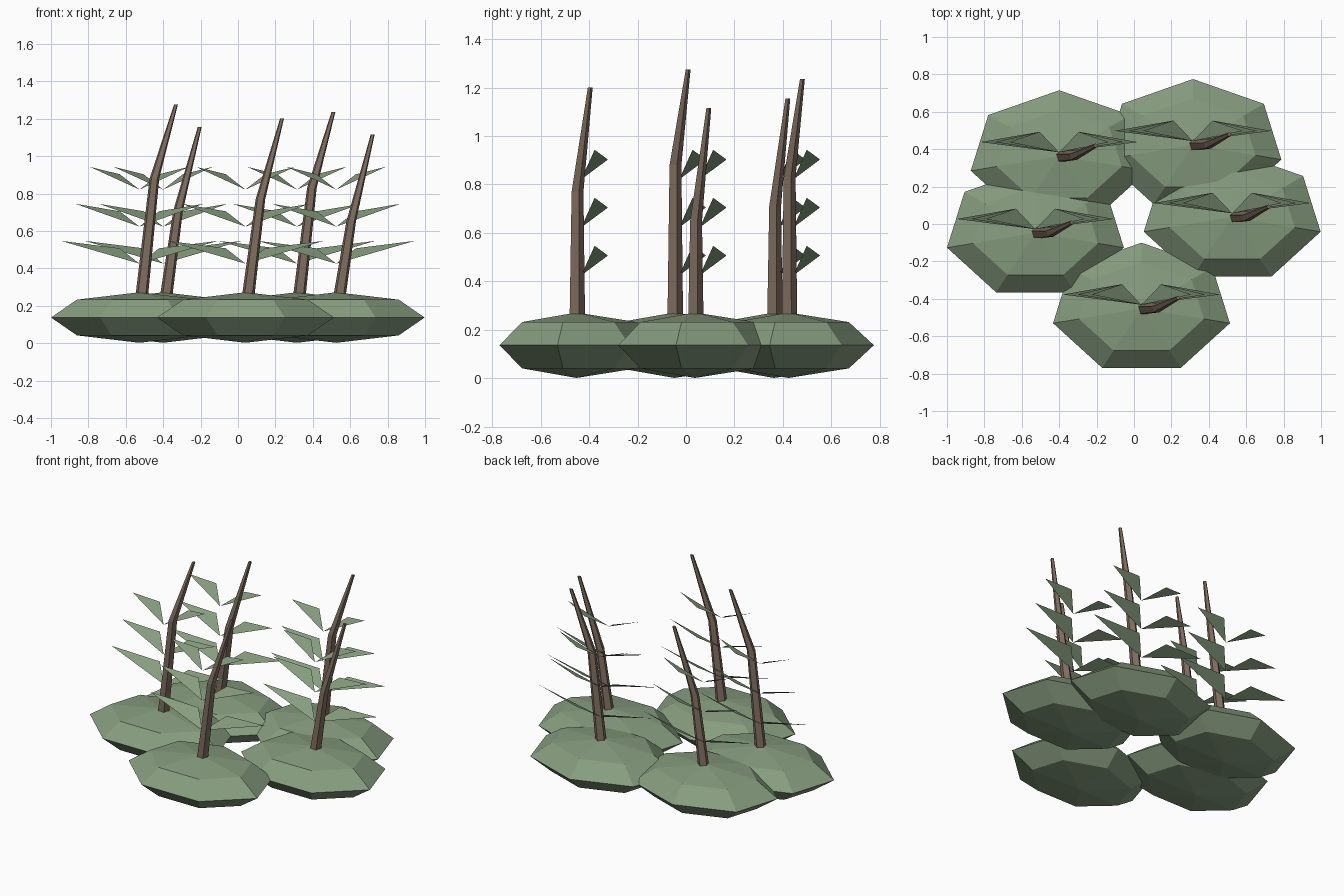
import bpy, bmesh, math

if "Cube" in bpy.data.objects:
    bpy.data.objects.remove(bpy.data.objects["Cube"])

def material(name, rgb):
    m = bpy.data.materials.new(name)
    m.diffuse_color = (*rgb, 1)
    m.use_nodes = True
    m.node_tree.nodes["Principled BSDF"].inputs["Base Color"].default_value = m.diffuse_color
    return m

GREEN = material("sage_green", (0.242, 0.337, 0.212))
BROWN = material("bark_brown", (0.215, 0.155, 0.115))

def finish(name, bm, mat):
    mesh = bpy.data.meshes.new(name)
    bm.to_mesh(mesh)
    bm.free()
    mesh.materials.append(mat)
    obj = bpy.data.objects.new(name, mesh)
    bpy.context.collection.objects.link(obj)
    return obj

def loft(name, rings, sides, mat):
    """Skin horizontal rings given as (x, y, z, radius_x, radius_y)."""
    bm = bmesh.new()
    loops = []
    for x, y, z, rx, ry in rings:
        angles = [math.pi / 2 + 2 * math.pi * k / sides for k in range(sides)]
        loops.append([bm.verts.new((x + rx * math.cos(a), y + ry * math.sin(a), z))
                      for a in angles])
    for lo, hi in zip(loops, loops[1:]):
        for k in range(sides):
            j = (k + 1) % sides
            bm.faces.new((lo[k], lo[j], hi[j], hi[k]))
    bm.faces.new(loops[0][::-1])
    bm.faces.new(loops[-1])
    # collapse poles where a ring has almost no radius
    bmesh.ops.remove_doubles(bm, verts=bm.verts, dist=0.0005)
    bmesh.ops.recalc_face_normals(bm, faces=bm.faces)
    return finish(name, bm, mat)

MID = 0.137  # height of the widest line of each mound

def mound(x, y):
    # squashed ball with seven sides
    rings = []
    for i in range(5):
        t = -math.pi / 2 + i * math.pi / 4
        r = max(math.cos(t), 0.0001)
        rings.append((x, y, MID + 0.135 * math.sin(t), 0.485 * r, 0.352 * r))
    loft("mound", rings, 7, GREEN)

def stem(x, y, bend, top):
    # leaning five-sided stem with one kink
    loft("stem", [(x, y, MID, 0.037, 0.037),
                  (x + 0.08, y + 0.002, bend, 0.027, 0.027),
                  (x + 0.195, y + 0.056, top, 0.011, 0.011)], 5, BROWN)

def leaves(x, y):
    # three tiers of mirrored triangular blades
    bm = bmesh.new()
    for tier in range(3):
        z = 0.425 + 0.198 * tier
        reach = 0.42 - 0.077 * tier
        for side in (-1, 1):
            tri = [bm.verts.new(p) for p in (
                (x, y + 0.02, z),
                (x + side * reach, y + 0.075, z + 0.122),
                (x + side * 0.105, y + 0.13, z + 0.082))]
            bm.faces.new(tri if side > 0 else tri[::-1])
    finish("leaves", bm, GREEN)

# centre x, centre y, kink height, tip height
PLANTS = [
    (0.04, -0.452, 0.77, 1.20),
    (0.525, 0.037, 0.65, 1.115),
    (-0.527, -0.048, 0.88, 1.275),
    (-0.40, 0.363, 0.71, 1.155),
    (0.315, 0.423, 0.83, 1.235),
]
for px, py, bend, top in PLANTS:
    mound(px, py)
    stem(px, py, bend, top)
    leaves(px, py)
